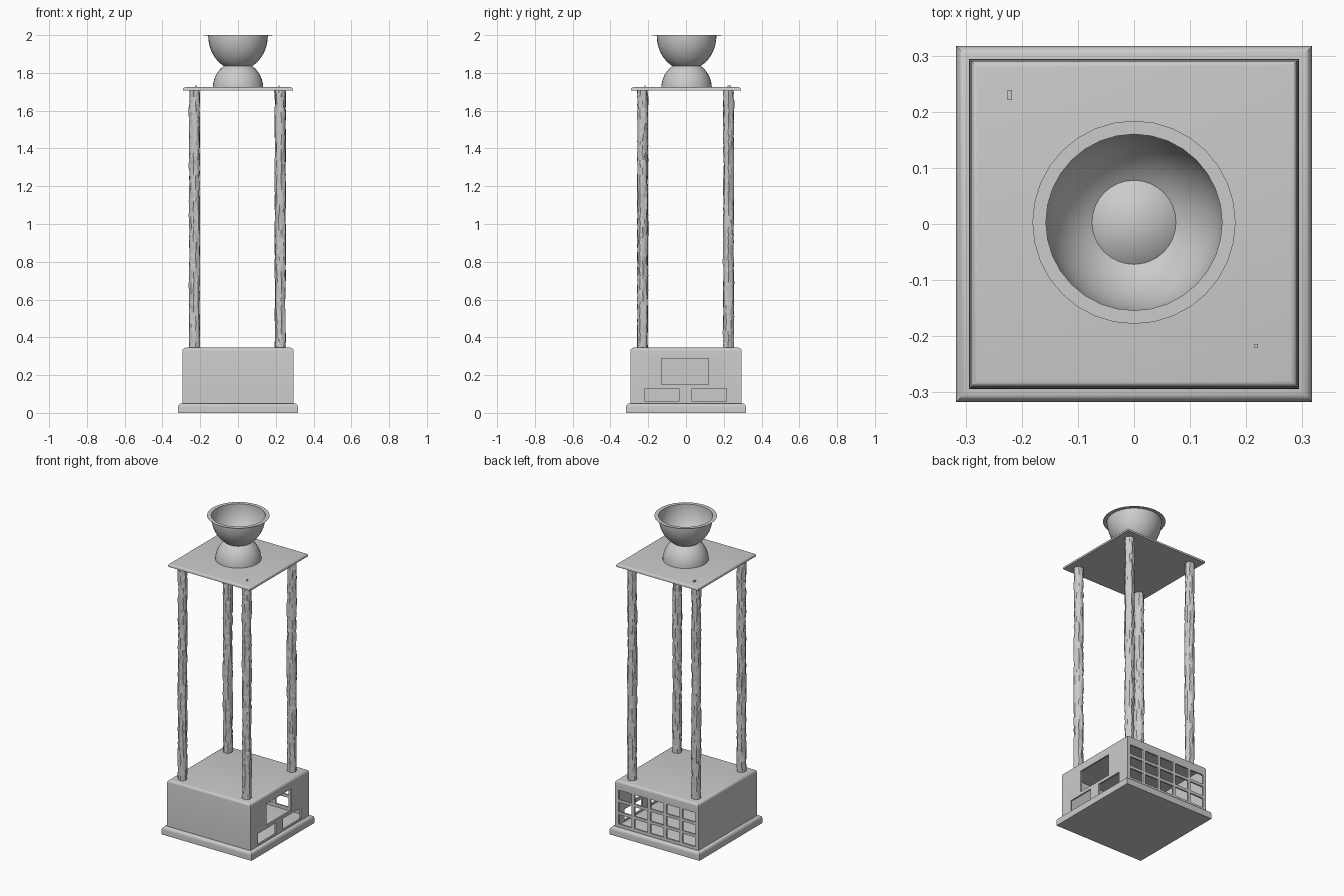
import bpy
import bmesh
import math
import random
from mathutils import Vector

random.seed(7)
cube = bpy.data.objects.get("Cube")
if cube:
    bpy.data.objects.remove(cube, do_unlink=True)

stone = bpy.data.materials.new("stone_grey")
stone.use_nodes = True
GREY = (0.6, 0.6, 0.6, 1.0)
stone.diffuse_color = GREY
stone.node_tree.nodes["Principled BSDF"].inputs["Base Color"].default_value = GREY


def add_object(name, bm, smooth=None):
    bmesh.ops.recalc_face_normals(bm, faces=bm.faces)
    mesh = bpy.data.meshes.new(name)
    bm.to_mesh(mesh)
    bm.free()
    mesh.materials.append(stone)
    obj = bpy.data.objects.new(name, mesh)
    bpy.context.collection.objects.link(obj)
    if smooth:
        activate(obj)
        bpy.ops.object.shade_smooth_by_angle(angle=math.radians(smooth))
    return obj


def activate(obj):
    bpy.ops.object.select_all(action='DESELECT')
    obj.select_set(True)
    bpy.context.view_layer.objects.active = obj


def add_box(bm, x0, x1, y0, y1, z0, z1):
    verts = bmesh.ops.create_cube(bm, size=1)["verts"]
    for v in verts:
        v.co = Vector(((x0 + x1) / 2 + v.co.x * (x1 - x0),
                       (y0 + y1) / 2 + v.co.y * (y1 - y0),
                       (z0 + z1) / 2 + v.co.z * (z1 - z0)))


def slab(name, half, z0, z1, round_top):
    """Square block with its upper rim rounded over."""
    bm = bmesh.new()
    add_box(bm, -half, half, -half, half, z0, z1)
    rim = [e for e in bm.edges if all(v.co.z > z1 - 1e-4 for v in e.verts)]
    bmesh.ops.bevel(bm, geom=rim, offset=round_top, segments=4,
                    profile=0.5, affect='EDGES')
    return add_object(name, bm, 35)


def cut(target, boxes):
    """Subtract a set of separate boxes from the target."""
    bm = bmesh.new()
    for b in boxes:
        add_box(bm, *b)
    cutter = add_object("cutter", bm)
    cutter.hide_render = True
    mod = target.modifiers.new("cut", 'BOOLEAN')
    mod.operation = 'DIFFERENCE'
    mod.solver = 'EXACT'
    mod.object = cutter
    activate(target)
    bpy.ops.object.modifier_apply(modifier=mod.name)
    bpy.data.objects.remove(cutter, do_unlink=True)


def lathe(name, profile, sides=32):
    bm = bmesh.new()
    rings = []
    for r, z in profile:
        if r < 1e-5:
            rings.append([bm.verts.new((0, 0.003, z))])
        else:
            rings.append([bm.verts.new((r * math.cos(a), 0.003 + r * math.sin(a), z))
                          for a in (2 * math.pi * i / sides for i in range(sides))])
    for low, high in zip(rings, rings[1:]):
        for i in range(sides):
            j = (i + 1) % sides
            if len(high) == 1:
                bm.faces.new((low[i], low[j], high[0]))
            else:
                bm.faces.new((low[i], low[j], high[j], high[i]))
    return add_object(name, bm, 40)


# Plinth and hollow house body
slab("plinth", 0.317, 0.0, 0.05, 0.018)
body = slab("house_body", 0.294, 0.048, 0.345, 0.016)
WALL = 0.284
cut(body, [(-WALL, WALL, -WALL, WALL, 0.0, 0.333)])

# Large opening and two low openings in the left wall
cut(body, [(0.26, 0.32, -0.13, 0.12, 0.15, 0.288),
           (0.26, 0.32, -0.217, -0.038, 0.06, 0.13),
           (0.26, 0.32, 0.033, 0.215, 0.06, 0.13)])

# Window grid in the back wall
cut(body, [(x - 0.046, x + 0.046, 0.26, 0.32, z, z + 0.06)
           for x in (-0.226, -0.113, 0.0, 0.113, 0.226)
           for z in (0.07, 0.148, 0.226)])

# Upper platform
slab("platform", 0.291, 1.706, 1.724, 0.012)


# Four posts with a rough, bark-like surface
def bark_post(name, x, y):
    sides, rings = 14, 70
    z0, z1 = 0.335, 1.712
    bm = bmesh.new()
    ridge = [random.uniform(-0.0015, 0.0015) for _ in range(sides)]
    flake = [0.0] * sides
    loops = []
    for k in range(rings + 1):
        z = z0 + (z1 - z0) * k / rings
        loop = []
        for i in range(sides):
            if random.random() < 0.4:
                flake[i] = random.uniform(-0.0035, 0.003)
            r = 0.028 + ridge[i] + flake[i]
            a = 2 * math.pi * (i + random.uniform(-0.2, 0.2)) / sides
            loop.append(bm.verts.new((x + r * math.cos(a), y + r * math.sin(a), z)))
        loops.append(loop)
    for low, high in zip(loops, loops[1:]):
        for i in range(sides):
            j = (i + 1) % sides
            bm.faces.new((low[i], low[j], high[j], high[i]))
    bm.faces.new(loops[0][::-1])
    bm.faces.new(loops[-1])
    add_object(name, bm)


for side, x in (("left", 0.223), ("right", -0.23)):
    for end, y in (("front", -0.23), ("back", 0.225)):
        bark_post(f"{end}_{side}_post", x, y)

# Bark splinters poking through the platform
for name, x, y, w, d in (("back_splinter", -0.221, 0.23, 0.008, 0.018),
                         ("front_splinter", 0.218, -0.217, 0.006, 0.006)):
    bm = bmesh.new()
    add_box(bm, x - w / 2, x + w / 2, y - d / 2, y + d / 2, 1.715, 1.732)
    add_object(name, bm)

# Domed pedestal under the bowl
lathe("dome_pedestal", [(0.134 * math.cos(t), 1.718 + 0.143 * math.sin(t))
                        for t in (math.pi / 2 * k / 12 for k in range(13))])

# Open bowl: thin shell, with a flat paper-thin lip
start = math.acos(0.073 / 0.158)
bowl = [(0.158 * math.cos(t), 1.999 - 0.185 * math.sin(t))
        for t in (start * (1 - k / 12) for k in range(13))]
lathe("bowl", bowl)
lathe("bowl_lip", [(0.157, 1.999), (0.181, 1.999), (0.181, 2.0), (0.157, 2.0), (0.157, 1.999)])
